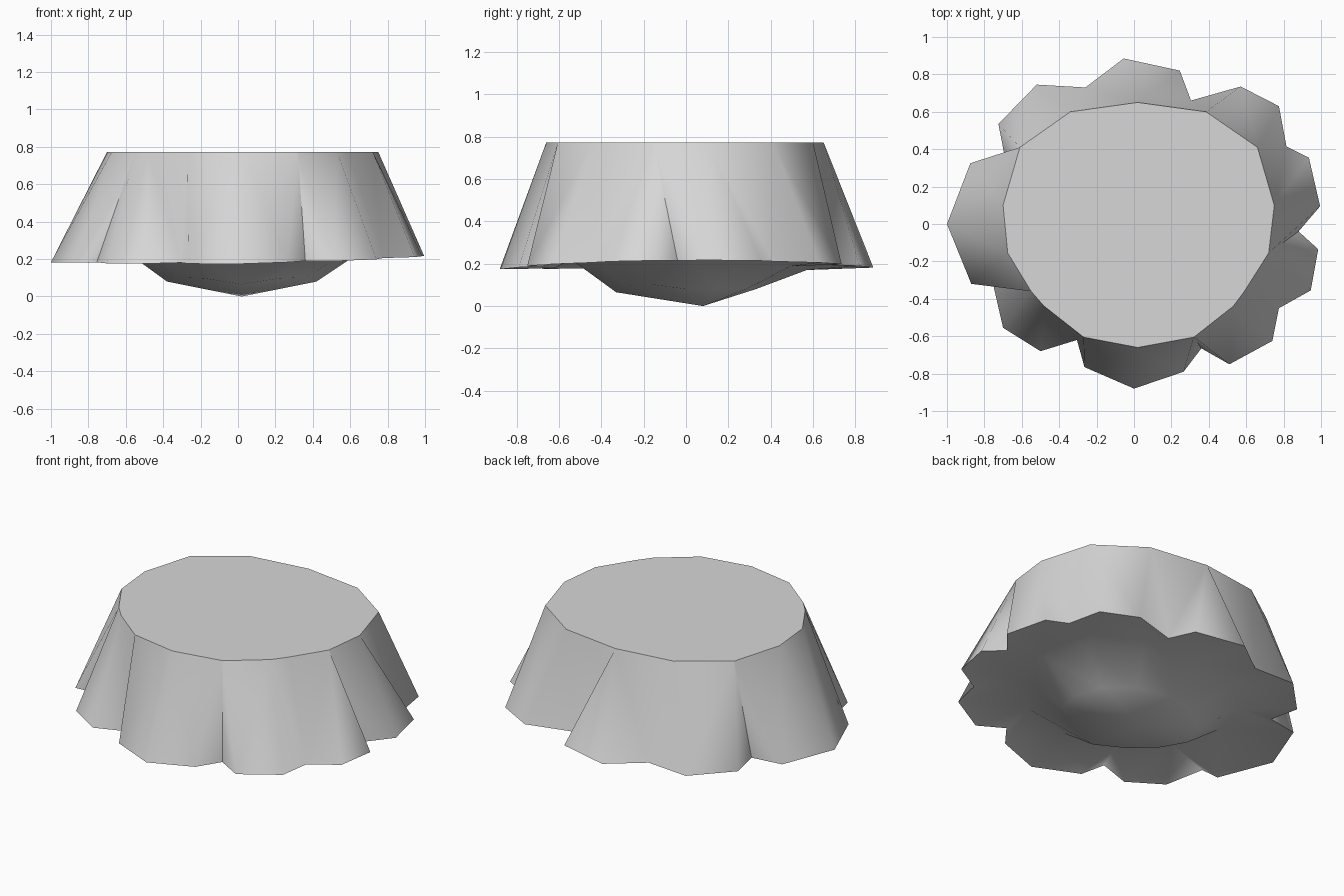
import bpy, bmesh, math

if "Cube" in bpy.data.objects:
    bpy.data.objects.remove(bpy.data.objects["Cube"])

# Top rim and scalloped skirt outline, counter-clockwise (x, y)
RIM = [(.75, .10), (.66, .41), (.385, .60), (.02, .65), (-.34, .60), (-.61, .41),
       (-.70, .10), (-.675, -.155), (-.55, -.36), (-.48, -.44), (-.27, -.605),
       (.02, -.66), (.32, -.605), (.53, -.44), (.59, -.36), (.72, -.155)]
SKIRT = [(.995, .095), (.935, .355), (.815, .415), (.775, .63), (.57, .735),
         (.305, .66), (.245, .82), (-.055, .885), (-.26, .73), (-.52, .745),
         (-.725, .535), (-.69, .355), (-.875, .325), (-1, 0), (-.87, -.32),
         (-.755, -.315), (-.70, -.555), (-.50, -.68), (-.305, -.62), (-.265, -.765),
         (0, -.88), (.265, -.79), (.36, -.665), (.51, -.75), (.74, -.625),
         (.775, -.45), (.945, -.355), (.985, -.135), (.88, -.04)]
# Petal edges that run straight up to a rim corner: (skirt index, rim index)
FOLDS = {(0, 15), (12, 5), (14, 8), (19, 10), (23, 12)}


def skirt_z(x, y):
    return .2 + .017 * x + .005 * y - .028 * y * y


def angle(v):
    return math.atan2(v.co.y, v.co.x)


def stitch(bm, a, b, folds=()):
    """Fill the band between two rings, fanning from the notches of ring a."""
    def cost(i, j):
        i, j = i % len(a), j % len(b)
        if (i, j) in folds:
            return -1
        d = (angle(a[i]) - angle(b[j]) + math.pi) % math.tau - math.pi
        return d * d + 1.1 * a[i].co.xy.length

    i = j = 0
    while i < len(a) or j < len(b):
        va, vb = a[i % len(a)], b[j % len(b)]
        if j >= len(b) or (i < len(a) and cost(i + 1, j) <= cost(i, j + 1)):
            i += 1
            bm.faces.new((va, a[i % len(a)], vb))
        else:
            j += 1
            bm.faces.new((va, b[j % len(b)], vb))


def ellipse(bm, cx, cy, rx, ry, height, n=12):
    verts = []
    for k in range(n):
        c, s = math.cos(math.tau * k / n), math.sin(math.tau * k / n)
        verts.append(bm.verts.new((cx + rx * c, cy + ry * s, height(c, s))))
    return verts


bm = bmesh.new()
rim = [bm.verts.new((x, y, .773)) for x, y in RIM]
skirt = [bm.verts.new((x, y, skirt_z(x, y))) for x, y in SKIRT]

# Flat top and flared side wall
bm.faces.new(rim)
stitch(bm, skirt, rim, FOLDS)

# Underside: hollow behind the skirt, then a pointed bulge
outer = ellipse(bm, .03, .0, .63, .57, lambda c, s: .24 - .07 * max(s, 0) ** 2)
inner = ellipse(bm, .02, .0, .40, .33,
                lambda c, s: .08 + .16 * (c * s) ** 2 * (s < 0) - .015 * max(-s, 0))
tip = bm.verts.new((.02, .08, 0))
stitch(bm, skirt, outer)
stitch(bm, outer, inner)
for k in range(len(inner)):
    bm.faces.new((inner[k], tip, inner[(k + 1) % len(inner)]))
bmesh.ops.recalc_face_normals(bm, faces=bm.faces[:])

# Soft folds everywhere, crisp rim and hem
rim_set, skirt_set = set(rim), set(skirt)
for f in bm.faces:
    f.smooth = True
for e in bm.edges:
    ends = set(e.verts)
    folded = e.calc_face_angle(0) > math.radians(80)
    e.smooth = not (ends <= rim_set or ends <= skirt_set or folded)

mesh = bpy.data.meshes.new("stump")
bm.to_mesh(mesh)
bm.free()
stump = bpy.data.objects.new("stump", mesh)
bpy.context.collection.objects.link(stump)

grey = bpy.data.materials.new("light_grey")
grey.diffuse_color = (.68, .68, .68, 1)
grey.use_nodes = True
grey.node_tree.nodes["Principled BSDF"].inputs["Base Color"].default_value = grey.diffuse_color
mesh.materials.append(grey)
